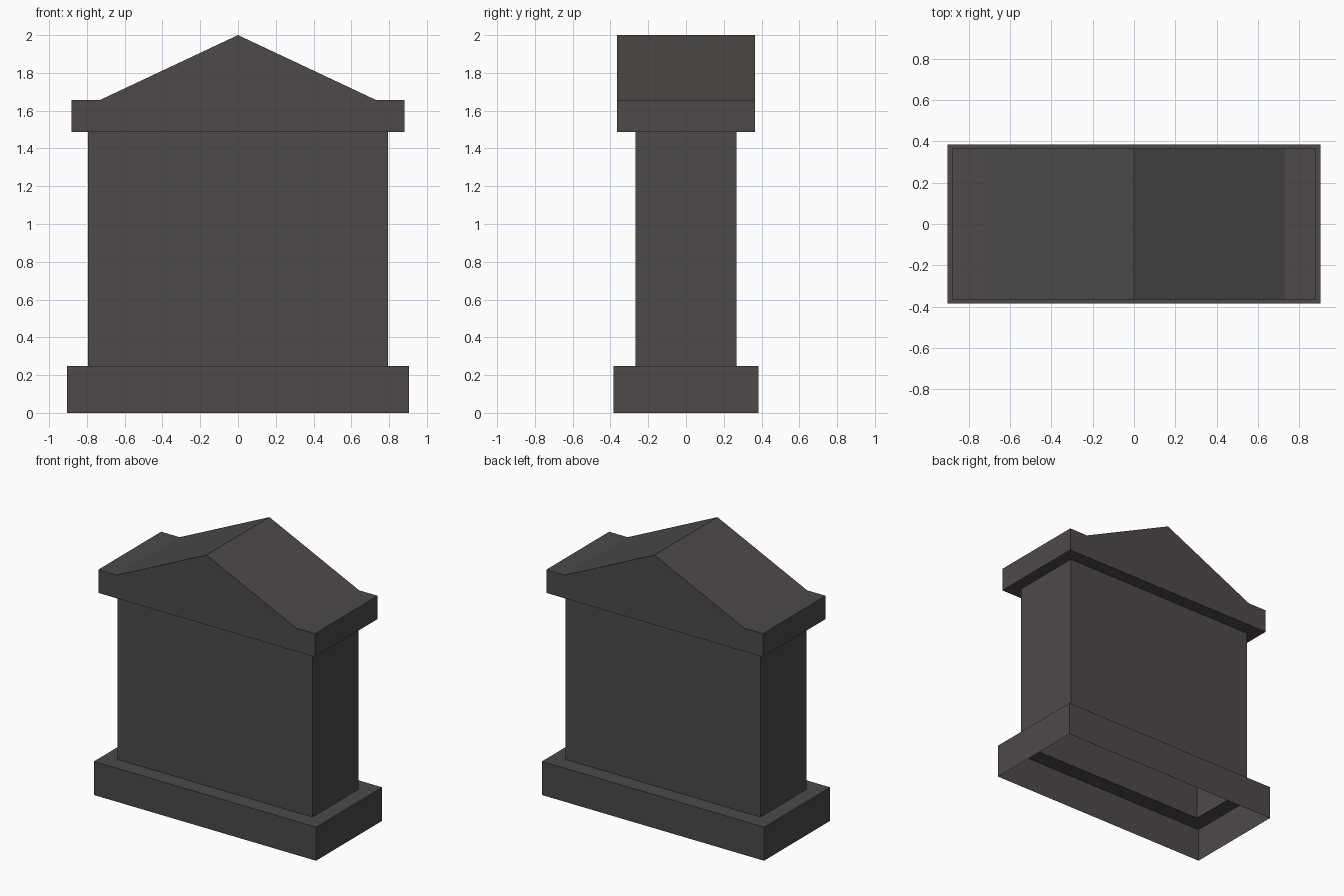
import bpy

if "Cube" in bpy.data.objects:
    bpy.data.objects.remove(bpy.data.objects["Cube"])

stone = bpy.data.materials.new("dark_stone")
stone.diffuse_color = (0.075, 0.068, 0.065, 1)
stone.use_nodes = True
stone.node_tree.nodes["Principled BSDF"].inputs["Base Color"].default_value = stone.diffuse_color


def rect(hx, hy, z):
    """Corners of a centred horizontal rectangle, counter-clockwise."""
    return [(-hx, -hy, z), (hx, -hy, z), (hx, hy, z), (-hx, hy, z)]


def bands(rings):
    """Quads joining successive loops with equal point counts."""
    n = len(rings[0])
    return [(k * n + i, k * n + (i + 1) % n, (k + 1) * n + (i + 1) % n, (k + 1) * n + i)
            for k in range(len(rings) - 1) for i in range(n)]


def make(name, verts, faces):
    mesh = bpy.data.meshes.new(name)
    mesh.from_pydata(verts, [], faces)
    mesh.materials.append(stone)
    obj = bpy.data.objects.new(name, mesh)
    bpy.context.collection.objects.link(obj)
    return obj


BODY = (0.793, 0.267)
Z_BASE, Z_CORNICE, Z_LEDGE = 0.247, 1.486, 1.657

# Plinth: hollow, open underneath, with a ledge running in to the body
rings = [rect(0.904, 0.384, 0), rect(0.904, 0.384, Z_BASE), rect(*BODY, Z_BASE)]
make("plinth", sum(rings, []), bands(rings))

# Body: four plain walls
rings = [rect(*BODY, Z_BASE), rect(*BODY, Z_CORNICE)]
make("body", sum(rings, []), bands(rings))

# Roof: pediment outline extruded front to back, open only where the body joins
hx, hy = 0.881, 0.365
outline = [(-hx, Z_CORNICE), (hx, Z_CORNICE), (hx, Z_LEDGE), (0.73, Z_LEDGE),
           (0, 2.0), (-0.73, Z_LEDGE), (-hx, Z_LEDGE)]
n = len(outline)
verts = [(x, y, z) for y in (-hy, hy) for x, z in outline]
faces = [tuple(range(n)), tuple(reversed(range(n, 2 * n)))]
faces += [(i, i + n, (i + 1) % n + n, (i + 1) % n) for i in range(1, n)]
# Underside rim around the body opening
verts += rect(*BODY, Z_CORNICE)
outer = [0, 1, n + 1, n]
inner = [2 * n + i for i in range(4)]
faces += [(inner[i], inner[(i + 1) % 4], outer[(i + 1) % 4], outer[i]) for i in range(4)]
make("pediment_roof", verts, faces)
